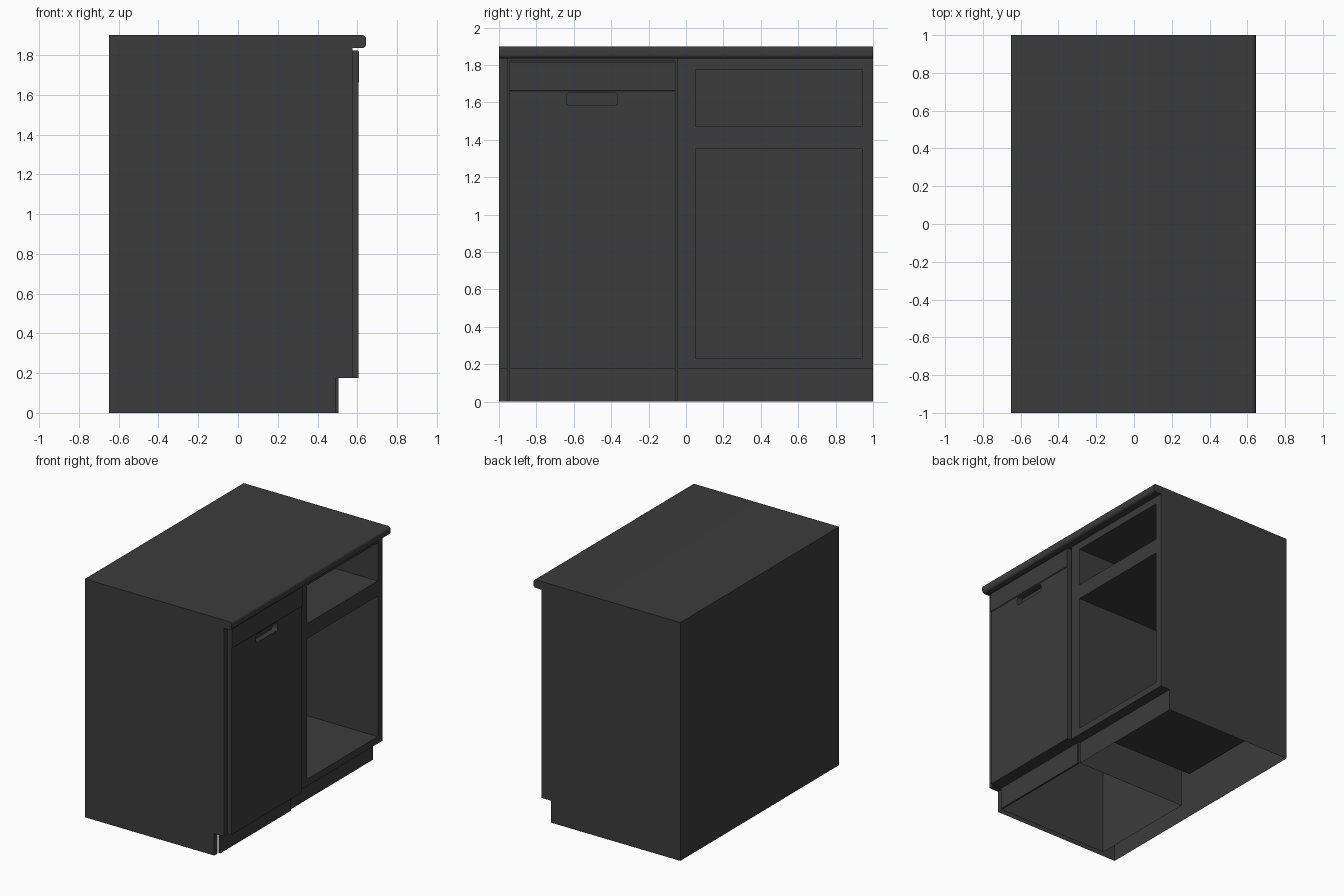
import bpy, bmesh, math

if "Cube" in bpy.data.objects:
    bpy.data.objects.remove(bpy.data.objects["Cube"])

mat = bpy.data.materials.new("charcoal")
mat.diffuse_color = (0.045, 0.045, 0.045, 1)
mat.use_nodes = True
mat.node_tree.nodes["Principled BSDF"].inputs["Base Color"].default_value = mat.diffuse_color

X_BACK, X_FRAME, X_TOE, X_DEEP = -0.65, 0.575, 0.49, -0.5
Z_TOE, Z_TOP = 0.175, 1.835
BAY = (-0.955, -0.045)            # appliance bay in y
OPEN_Y = (0.05, 0.94)             # drawer and door openings in y
OPENINGS = {"drawer": (1.47, 1.775), "cupboard": (0.23, 1.35)}
SIDE = [(X_BACK, 0), (X_TOE, 0), (X_TOE, Z_TOE), (X_FRAME, Z_TOE),
        (X_FRAME, Z_TOP), (X_BACK, Z_TOP)]


def mesh_object(name, faces):
    """Object from a list of faces, each a list of points."""
    bm = bmesh.new()
    for f in faces:
        bm.faces.new([bm.verts.new(p) for p in f])
    bmesh.ops.remove_doubles(bm, verts=bm.verts, dist=1e-5)
    me = bpy.data.meshes.new(name)
    bm.to_mesh(me)
    bm.free()
    ob = bpy.data.objects.new(name, me)
    bpy.context.collection.objects.link(ob)
    me.materials.append(mat)
    return ob


def at_y(profile, y):
    return [(x, y, z) for x, z in profile]


def wall_x(x, y0, y1, z0, z1):
    """Upright face at one x, facing +x."""
    return [(x, y0, z0), (x, y1, z0), (x, y1, z1), (x, y0, z1)]


def prism_faces(a, b):
    """Closed solid between two matching outlines."""
    n = len(a)
    return [a, b[::-1]] + [[a[i], b[i], b[(i + 1) % n], a[(i + 1) % n]][::1]
                           for i in range(n)]


def prism(name, a, b):
    ob = mesh_object(name, prism_faces(a, b))
    bm = bmesh.new()
    bm.from_mesh(ob.data)
    bmesh.ops.recalc_face_normals(bm, faces=bm.faces)
    bm.to_mesh(ob.data)
    bm.free()
    return ob


def arc(cx, cy, r, a0, a1, n=6):
    return [(cx + r * math.cos(math.radians(a0 + (a1 - a0) * i / n)),
             cy + r * math.sin(math.radians(a0 + (a1 - a0) * i / n)))
            for i in range(n + 1)]


def smooth(ob):
    bpy.ops.object.select_all(action='DESELECT')
    ob.select_set(True)
    bpy.context.view_layer.objects.active = ob
    bpy.ops.object.shade_smooth_by_angle(angle=math.radians(35))


# Outer shell: two notched sides and the back, open underneath
mesh_object("cabinet_shell", [at_y(SIDE, -1), at_y(SIDE, 1)[::-1],
            wall_x(X_BACK, -1, 1, 0, Z_TOP)[::-1]])

# Face frame: stiles and rails around the two openings
frame = [wall_x(X_FRAME, -1, BAY[0], Z_TOE, Z_TOP)]
zs = sorted([Z_TOE, Z_TOP] + [z for o in OPENINGS.values() for z in o])
ys = [BAY[1], *OPEN_Y, 1]
for z0, z1 in zip(zs, zs[1:]):
    for y0, y1 in zip(ys, ys[1:]):
        if not ((y0, y1) == OPEN_Y and (z0, z1) in OPENINGS.values()):
            frame.append(wall_x(X_FRAME, y0, y1, z0, z1))
mesh_object("face_frame", frame)

# Toe kick boards with the soffit above them
toe = []
for y0, y1 in ((-1, BAY[0]), (BAY[1], 1)):
    toe.append(wall_x(X_TOE, y0, y1, 0, Z_TOE))
    toe.append([(X_TOE, y0, Z_TOE), (X_TOE, y1, Z_TOE),
                (X_FRAME, y1, Z_TOE), (X_FRAME, y0, Z_TOE)])
mesh_object("toe_kick", toe)

# Recessed interiors behind the openings
for name, (z0, z1) in OPENINGS.items():
    y0, y1 = OPEN_Y
    back, front = wall_x(X_DEEP, y0, y1, z0, z1), wall_x(X_FRAME, y0, y1, z0, z1)
    walls = [[back[i], back[(i + 1) % 4], front[(i + 1) % 4], front[i]][::-1]
             for i in range(4)]
    mesh_object(name + "_interior", [back] + walls)

# Appliance bay: two walls and a back, open below
bay = [(max(x, X_DEEP), z) for x, z in SIDE]
mesh_object("appliance_bay", [at_y(bay, BAY[0])[::-1], at_y(bay, BAY[1]),
            wall_x(X_DEEP, *BAY, 0, Z_TOP)])

# Countertop with rounded nose
r = 0.022
top = ([(X_BACK, Z_TOP)] + arc(0.645 - r, Z_TOP + r, r, -90, 0)
       + arc(0.645 - r, 1.9 - r, r, 0, 90) + [(X_BACK, 1.9)])
smooth(prism("countertop", at_y(top, -1), at_y(top, 1)))

# Dishwasher door with its own toe panel
door_y = (-0.945, -0.055)
door_profile = [(0.49, 0), (0.505, 0), (0.505, Z_TOE), (0.605, Z_TOE),
                (0.605, 1.66), (0.609, 1.665), (0.609, 1.815), (0.602, 1.823),
                (0.49, 1.823)]
door = prism("dishwasher_door", *[at_y(door_profile, y) for y in door_y])

# Rounded grip pocket cut into the door
ya, yb, za, zb, r = -0.64, -0.365, 1.585, 1.652, 0.02
slot = (arc(yb - r, za + r, r, -90, 0) + arc(yb - r, zb - r, r, 0, 90)
        + arc(ya + r, zb - r, r, 90, 180) + arc(ya + r, za + r, r, 180, 270))
cutter = prism("grip_cutter", *[[(x, y, z) for y, z in slot] for x in (0.56, 0.65)])
mod = door.modifiers.new("grip", 'BOOLEAN')
mod.operation, mod.solver, mod.object = 'DIFFERENCE', 'EXACT', cutter
bpy.context.view_layer.objects.active = door
bpy.ops.object.modifier_apply(modifier="grip")
bpy.data.objects.remove(cutter)
smooth(door)
